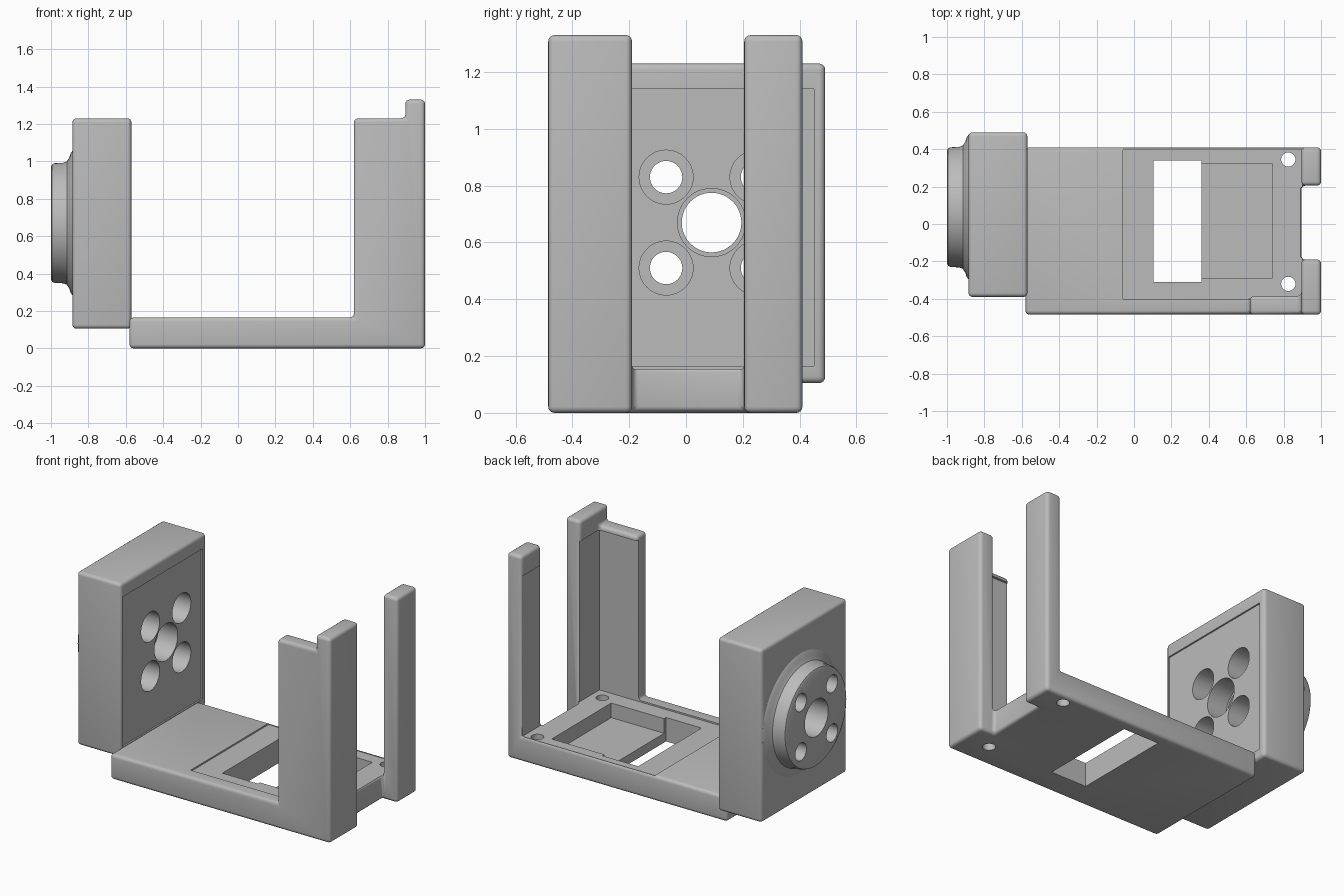
import bpy, bmesh, math
from mathutils import Matrix, Vector

old = bpy.data.objects.get("Cube")
if old:
    bpy.data.objects.remove(old, do_unlink=True)

grey = bpy.data.materials.new("light grey plastic")
grey.use_nodes = True
grey.diffuse_color = (0.5, 0.5, 0.5, 1)
grey.node_tree.nodes["Principled BSDF"].inputs["Base Color"].default_value = (0.5, 0.5, 0.5, 1)


def make(name, bm):
    bmesh.ops.recalc_face_normals(bm, faces=bm.faces)
    mesh = bpy.data.meshes.new(name)
    bm.to_mesh(mesh)
    bm.free()
    mesh.materials.append(grey)
    ob = bpy.data.objects.new(name, mesh)
    bpy.context.collection.objects.link(ob)
    return ob


def box(name, x, y, z):
    bm = bmesh.new()
    bmesh.ops.create_cube(bm, size=1)
    for v in bm.verts:
        v.co = Vector([r[0] if c < 0 else r[1] for c, r in zip(v.co, (x, y, z))])
    return make(name, bm)


def cylinder(name, axis, centre, radius, length):
    bm = bmesh.new()
    bmesh.ops.create_cone(bm, cap_ends=True, segments=48, radius1=radius,
                          radius2=radius, depth=length)
    if axis == "X":
        bmesh.ops.rotate(bm, verts=bm.verts, matrix=Matrix.Rotation(math.pi / 2, 3, "Y"))
    bmesh.ops.translate(bm, verts=bm.verts, vec=centre)
    return make(name, bm)


def apply_modifier(ob, mod):
    bpy.context.view_layer.update()
    with bpy.context.temp_override(object=ob, active_object=ob, selected_objects=[ob]):
        bpy.ops.object.modifier_apply(modifier=mod.name)


def combine(ob, other, operation):
    mod = ob.modifiers.new("combine", "BOOLEAN")
    mod.operation, mod.solver, mod.object = operation, "EXACT", other
    other.hide_render = True
    apply_modifier(ob, mod)
    bpy.data.objects.remove(other, do_unlink=True)


def round_edges(ob, width):
    bm = bmesh.new()
    bm.from_mesh(ob.data)
    bmesh.ops.remove_doubles(bm, verts=bm.verts, dist=0.0001)
    bmesh.ops.dissolve_limit(bm, angle_limit=0.01, verts=bm.verts, edges=bm.edges)
    bm.to_mesh(ob.data)
    bm.free()
    mod = ob.modifiers.new("round", "BEVEL")
    mod.width, mod.segments, mod.limit_method = width, 4, "ANGLE"
    apply_modifier(ob, mod)


def smooth(ob):
    bpy.ops.object.select_all(action="DESELECT")
    ob.select_set(True)
    bpy.context.view_layer.objects.active = ob
    bpy.ops.object.shade_smooth_by_angle(angle=math.radians(32))


# Cradle: floor, side wall and two corner posts
cradle = box("cradle", (-0.58, 0.895), (-0.485, 0.41), (0, 0.165))
combine(cradle, box("side_wall", (0.62, 0.95), (-0.485, -0.385), (0, 1.23)), "UNION")
combine(cradle, box("front_post", (0.895, 1), (-0.485, -0.19), (0, 1.33)), "UNION")
combine(cradle, box("back_post", (0.895, 1), (0.205, 0.41), (0, 1.33)), "UNION")
round_edges(cradle, 0.022)

# Shallow seat, window, pocket and screw holes in the floor
combine(cradle, box("seat_cut", (-0.06, 0.902), (-0.4, 0.4), (0.155, 1.2)), "DIFFERENCE")
combine(cradle, box("window_cut", (0.105, 0.36), (-0.31, 0.34), (-0.1, 0.3)), "DIFFERENCE")
combine(cradle, box("pocket_cut", (0.34, 0.74), (-0.29, 0.32), (0.06, 0.3)), "DIFFERENCE")
for y in (-0.32, 0.345):
    combine(cradle, cylinder("screw_cut", "Z", (0.825, y, 0.1), 0.038, 0.5), "DIFFERENCE")
smooth(cradle)

# Mounting block with a shallow inner recess
block = box("mounting_block", (-0.885, -0.57), (-0.39, 0.49), (0.105, 1.23))
round_edges(block, 0.022)
combine(block, box("recess_cut", (-0.58, -0.5), (-0.37, 0.45), (0.165, 1.14)), "DIFFERENCE")

# Turned flange with a flared root
HUB_Y, HUB_Z = 0.09, 0.67
profile = [(-1, 0), (-1, 0.3), (-0.994, 0.314), (-0.98, 0.32), (-0.935, 0.322),
           (-0.915, 0.33), (-0.902, 0.35), (-0.896, 0.37), (-0.884, 0.388),
           (-0.86, 0.388), (-0.86, 0)]
bm = bmesh.new()
verts = [bm.verts.new((x, HUB_Y, HUB_Z + r)) for x, r in profile]
edges = [bm.edges.new(pair) for pair in zip(verts, verts[1:])]
bmesh.ops.spin(bm, geom=verts + edges, cent=(0, HUB_Y, HUB_Z), axis=(1, 0, 0),
               angle=math.tau, steps=72)
bmesh.ops.remove_doubles(bm, verts=bm.verts, dist=0.0005)
combine(block, make("flange", bm), "UNION")

# Central bore, wider at both ends
for x, radius, length in ((-0.8, 0.105, 1), (-1, 0.12, 0.3), (-0.57, 0.12, 0.3)):
    combine(block, cylinder("bore_cut", "X", (x, HUB_Y, HUB_Z), radius, length), "DIFFERENCE")

# Four counterbored screw holes
for dy in (-0.16, 0.16):
    for dz in (-0.16, 0.16):
        for x, radius, length in ((-0.8, 0.057, 1), (-0.57, 0.095, 0.44)):
            hole = cylinder("screw_cut", "X", (x, HUB_Y + dy, HUB_Z + dz), radius, length)
            combine(block, hole, "DIFFERENCE")
smooth(block)
